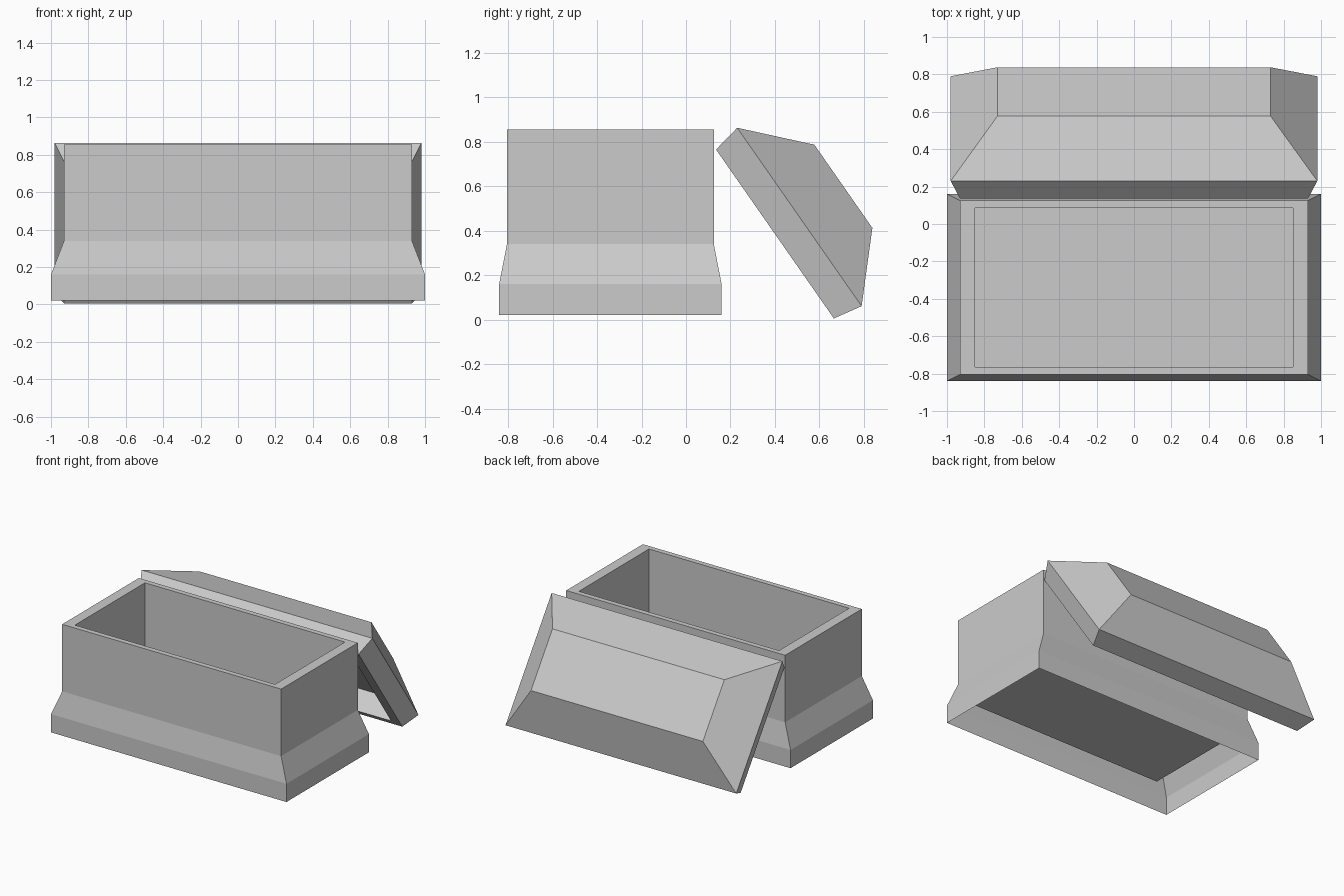
import bpy, bmesh, math

if "Cube" in bpy.data.objects:
    bpy.data.objects.remove(bpy.data.objects["Cube"])


def ring_shell(name, rings):
    """Skin rectangular rings (half_x, half_y, z) in order and cap the last one."""
    bm = bmesh.new()
    loops = []
    for hx, hy, z in rings:
        loops.append([bm.verts.new((sx * hx, sy * hy, z))
                      for sx, sy in ((-1, -1), (1, -1), (1, 1), (-1, 1))])
    for low, high in zip(loops, loops[1:]):
        for i in range(4):
            j = (i + 1) % 4
            bm.faces.new((low[i], low[j], high[j], high[i]))
    bm.faces.new(loops[-1])
    return finish(name, bm)


def finish(name, bm):
    mesh = bpy.data.meshes.new(name)
    bm.to_mesh(mesh)
    bm.free()
    obj = bpy.data.objects.new(name, mesh)
    bpy.context.collection.objects.link(obj)
    return obj


# Stone box: flared plinth open underneath, straight walls, rim, inner well
box = ring_shell("coffin_box", [
    (1.0, 0.50, 0.02), (1.0, 0.50, 0.16),
    (0.93, 0.465, 0.34), (0.93, 0.465, 0.855),
    (0.85, 0.425, 0.855), (0.85, 0.425, 0.20)])
box.location.y = -0.34

# Lid: hollow underside, rim, flared edge and hipped top; leans on the back
cavity, rim, edge, top = ((0.85, 0.425, 0.17), (0.93, 0.463, 0.0),
                          (0.98, 0.489, 0.134), (0.73, 0.228, 0.375))
lid = ring_shell("leaning_lid", [
    cavity, (0.85, 0.425, 0.0), rim, edge, top])
bm = bmesh.new()
bm.from_mesh(lid.data)
bm.verts.ensure_lookup_table()
bm.faces.new([bm.verts[i] for i in (3, 2, 1, 0)])  # cavity ceiling
bmesh.ops.recalc_face_normals(bm, faces=bm.faces)
bm.to_mesh(lid.data)
bm.free()
lid.location = (0, 0.40, 0.385)
lid.rotation_euler.x = math.radians(-55.1)
